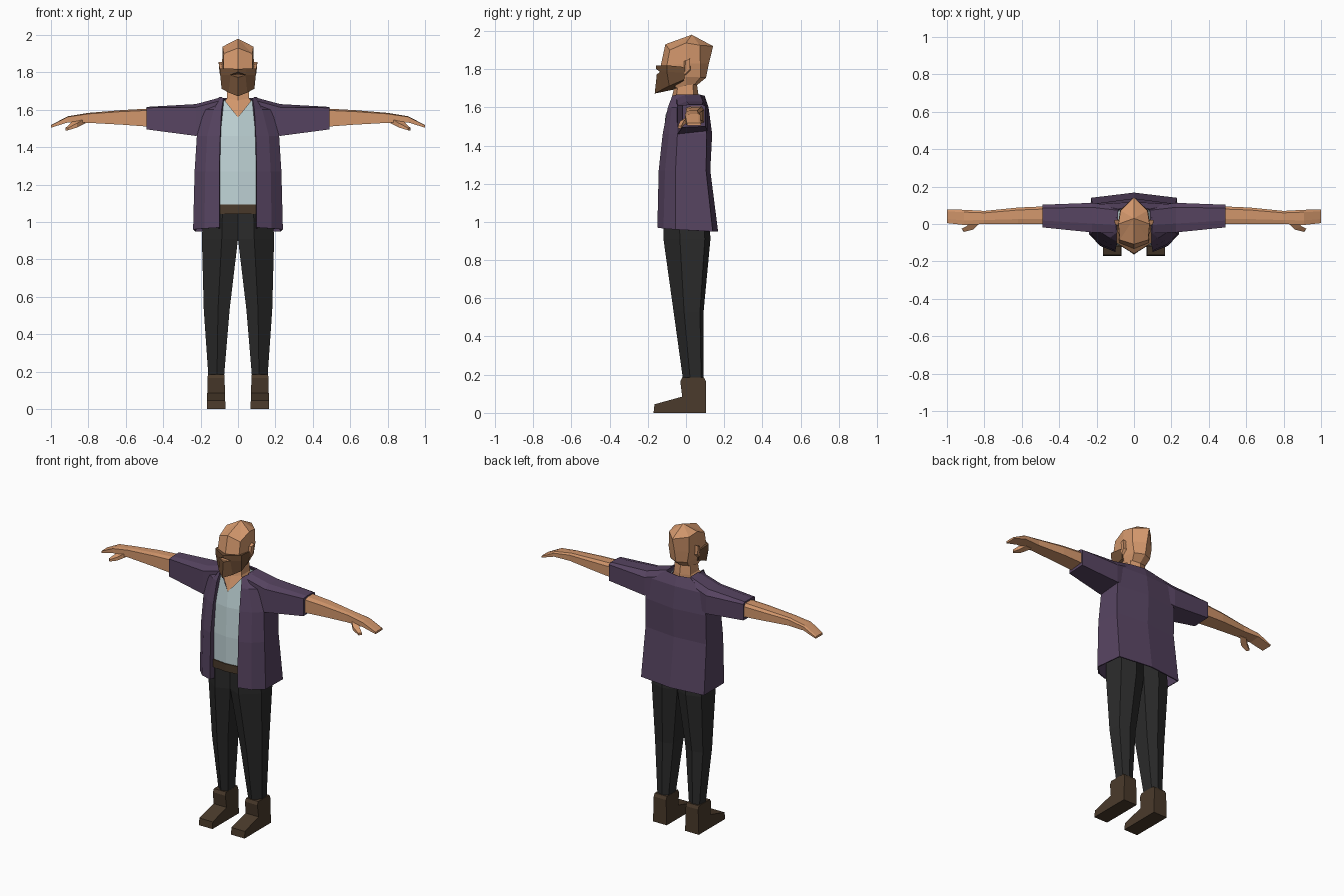
import bpy, bmesh
from mathutils import Vector


def material(name, rgb):
    m = bpy.data.materials.new(name)
    m.diffuse_color = (*rgb, 1)
    return m


SKIN = material("skin", (0.65, 0.31, 0.15))
JACKET = material("jacket purple", (0.095, 0.058, 0.12))
SHIRT = material("shirt pale blue", (0.53, 0.66, 0.68))
TROUSERS = material("trousers charcoal", (0.024, 0.024, 0.024))
LEATHER = material("leather brown", (0.068, 0.042, 0.024))
BEARD = material("beard brown", (0.16, 0.078, 0.036))


def loft(name, rings, mat, closed=True, caps=True, thickness=0):
    """Skin rings of points for the x > 0 side, then mirror across x = 0."""
    bm = bmesh.new()
    vs = [[bm.verts.new(p) for p in r] for r in rings]
    n = len(rings[0])
    for a, b in zip(vs, vs[1:]):
        for i in range(n if closed else n - 1):
            j = (i + 1) % n
            bm.faces.new((a[i], a[j], b[j], b[i]))
    if caps:
        bm.faces.new(vs[0])
        bm.faces.new(vs[-1])
    bmesh.ops.remove_doubles(bm, verts=bm.verts, dist=1e-5)
    bmesh.ops.recalc_face_normals(bm, faces=bm.faces)
    # point the normals of the half shell outward
    mid = sum((v.co for v in bm.verts), Vector()) / len(bm.verts)
    if not closed:
        mid.x = 0
    bm.normal_update()
    if sum(f.calc_area() * f.normal.dot(f.calc_center_median() - mid) for f in bm.faces) < 0:
        bmesh.ops.reverse_faces(bm, faces=bm.faces)
    me = bpy.data.meshes.new(name)
    bm.to_mesh(me)
    bm.free()
    me.materials.append(mat)
    ob = bpy.data.objects.new(name, me)
    bpy.context.collection.objects.link(ob)
    ob.modifiers.new("mirror", "MIRROR")
    if thickness:
        s = ob.modifiers.new("thickness", "SOLIDIFY")
        s.thickness, s.offset = thickness, -1
    return ob


def level(z, *pts):
    return [(x, y, z) for x, y in pts]


# Boots: side profile swept across the foot, slightly wider at the sole
boot = [(-.17, 0), (.105, 0), (.105, .165), (.095, .185), (-.02, .185),
        (-.03, .165), (-.02, .085), (-.165, .045)]
loft("boots", [[(.067 + .03 * z, y, z) for y, z in boot],
               [(.167 - .03 * z, y, z) for y, z in boot]], LEATHER)


# Trouser legs
def leg_ring(z, xi, xo, yf, yb):
    w, d = xo - xi, yb - yf
    return level(z, (xi, yf + .15 * d), (xi + .45 * w, yf), (xo, yf + .35 * d),
                 (xo - .06 * w, yb - .12 * d), (xi + .45 * w, yb), (xi, yb - .15 * d))


loft("trousers", [leg_ring(.17, .075, .158, -.015, .092), leg_ring(.53, .045, .183, -.065, .092),
                  leg_ring(.91, 0, .193, -.118, .128), leg_ring(1.06, 0, .185, -.12, .12)], TROUSERS)

# Shirt with a V neckline
loft("shirt", [
    level(1.07, (0, -.125), (.1, -.113), (.185, -.05), (.18, .09), (0, .115)),
    level(1.27, (0, -.126), (.1, -.112), (.18, -.045), (.18, .085), (0, .108)),
    level(1.46, (0, -.117), (.095, -.1), (.17, -.03), (.17, .08), (0, .11)),
    [(0, -.107, 1.56), (.075, -.066, 1.655), (.08, .0, 1.655), (.07, .07, 1.65), (0, .08, 1.65)],
], SHIRT, closed=False, caps=False)

# Belt
belt = [(0, -.131), (.1, -.119), (.19, -.05), (.185, .095), (0, .122)]
loft("belt", [level(1.042, *belt), level(1.093, *belt)], LEATHER, closed=False)

# Open jacket: lapel fold, front edge, front panel, side front, side back, middle back
loft("jacket_body", [
    [(.095, -.10, .965), (.1, -.15, .97), (.18, -.118, .965), (.24, -.055, .96),
     (.23, .14, .95), (0, .168, .95)],
    level(1.27, (.095, -.095), (.1, -.143), (.175, -.11), (.232, -.055), (.222, .105), (0, .127)),
    level(1.46, (.09, -.085), (.095, -.122), (.165, -.09), (.22, -.045), (.22, .108), (0, .137)),
    level(1.60, (.08, -.07), (.088, -.095), (.13, -.075), (.2, -.03), (.2, .105), (0, .118)),
    [(.068, -.055, 1.655), (.078, -.072, 1.66), (.09, -.045, 1.668), (.1, .01, 1.667),
     (.085, .08, 1.664), (0, .097, 1.662)],
], JACKET, closed=False, caps=False, thickness=.008)


# Sleeves
def arm_ring(x, y0, y1, z0, z1, k=.1):
    w, h = y1 - y0, z1 - z0
    return [(x, y0, z0), (x, y0, z1 - k * h), (x, y0 + .3 * w, z1),
            (x, y1 - .15 * w, z1), (x, y1, z1 - 2 * k * h), (x, y1, z0 + k * h)]


loft("sleeves", [arm_ring(.085, -.05, .095, 1.50, 1.668), arm_ring(.225, -.045, .113, 1.46, 1.63),
                 arm_ring(.49, -.018, .103, 1.495, 1.615, .04)], JACKET)

# Forearms and hands
loft("arms", [arm_ring(.46, .0, .095, 1.508, 1.607), arm_ring(.62, .0, .088, 1.52, 1.598),
              arm_ring(.80, .0, .07, 1.53, 1.583), arm_ring(.91, -.005, .076, 1.532, 1.565),
              arm_ring(1.0, .005, .078, 1.504, 1.518)], SKIN)
loft("thumbs", [
    [(.81, .02, 1.53), (.81, .02, 1.56), (.86, .02, 1.56), (.86, .02, 1.53)],
    [(.86, -.03, 1.505), (.86, -.03, 1.528), (.895, -.012, 1.528), (.895, -.012, 1.505)],
    [(.91, -.042, 1.49), (.908, -.042, 1.503), (.922, -.025, 1.503), (.922, -.025, 1.49)],
], SKIN)

# Neck with the bare patch of chest in the neckline
loft("neck", [
    [(0, -.103, 1.55), (.072, -.060, 1.645), (.075, .03, 1.63), (0, .07, 1.62)],
    [(0, -.075, 1.65), (.06, -.05, 1.66), (.06, .04, 1.66), (0, .066, 1.66)],
    [(0, -.055, 1.73), (.055, -.04, 1.73), (.055, .035, 1.735), (0, .055, 1.735)],
], SKIN, closed=False)

# Head: columns are middle front, temple, side, back corner, middle back
loft("head", [
    [(0, -.06, 1.695), (.055, -.05, 1.70), (.066, 0, 1.715), (.05, .045, 1.72), (0, .056, 1.715)],
    [(0, -.11, 1.76), (.075, -.09, 1.76), (.08, 0, 1.76), (.062, .075, 1.757), (0, .105, 1.755)],
    [(0, -.132, 1.82), (.078, -.1, 1.82), (.085, 0, 1.83), (.074, .075, 1.83), (0, .12, 1.83)],
    [(0, -.108, 1.93), (.076, -.085, 1.90), (.083, 0, 1.937), (.072, .072, 1.925), (0, .142, 1.92)],
    [(0, .03, 1.98)] * 5,
], SKIN, closed=False, caps=False)

# Ears
loft("ears", [
    [(.07, -.015, 1.745), (.07, -.015, 1.84), (.07, .02, 1.855), (.07, .025, 1.79)],
    [(.092, -.008, 1.77), (.102, -.002, 1.845), (.104, .022, 1.855), (.099, .022, 1.80)],
], SKIN)

# Beard with a notch for the mouth
loft("beard", [
    [(0, -.158, 1.818), (.045, -.132, 1.82), (.095, -.10, 1.82), (.09, 0, 1.81), (0, 0, 1.81)],
    [(0, -.158, 1.802), (.04, -.137, 1.787), (.095, -.10, 1.79), (.09, 0, 1.79), (0, 0, 1.79)],
    [(0, -.127, 1.787), (.04, -.137, 1.786), (.095, -.10, 1.788), (.09, 0, 1.785), (0, 0, 1.785)],
    [(0, -.153, 1.772), (.04, -.137, 1.785), (.095, -.10, 1.786), (.09, 0, 1.78), (0, 0, 1.78)],
    [(0, -.164, 1.672), (.05, -.127, 1.692), (.088, -.088, 1.712), (.085, -.01, 1.745), (0, -.03, 1.70)],
], BEARD, closed=False)

# Lips set inside the notch
loft("lips", [
    [(0, -.143, 1.797), (.034, -.137, 1.787)],
    [(0, -.131, 1.787), (.034, -.135, 1.786)],
    [(0, -.141, 1.777), (.034, -.137, 1.785)],
], SKIN, closed=False, caps=False)
